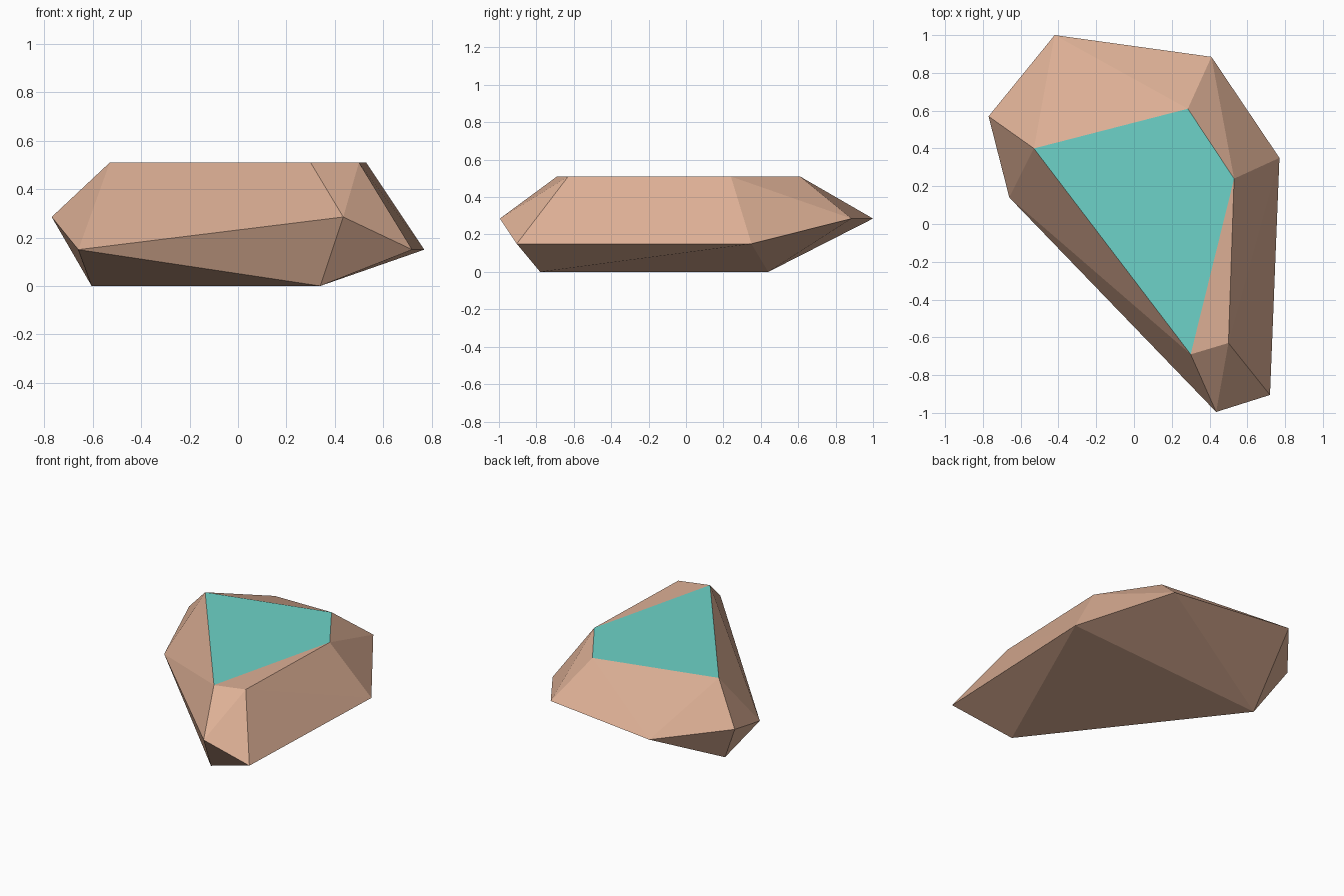
import bpy
import bmesh

if "Cube" in bpy.data.objects:
    bpy.data.objects.remove(bpy.data.objects["Cube"])


def make_material(name, colour):
    mat = bpy.data.materials.new(name)
    mat.diffuse_color = (*colour, 1.0)
    mat.use_nodes = True
    mat.node_tree.nodes["Principled BSDF"].inputs["Base Color"].default_value = mat.diffuse_color
    return mat


# Corner rings of the faceted stone: flat top, belt, pointed base
TOP_Z = 0.51
top_ring = [(-0.53, 0.40), (0.30, -0.69), (0.50, -0.63), (0.53, 0.24), (0.285, 0.61)]
belt = [(-0.42, 1.00, 0.285), (0.41, 0.885, 0.285), (0.77, 0.35, 0.15),
        (0.72, -0.905, 0.15), (0.435, -0.995, 0.285),
        (-0.66, 0.14, 0.15), (-0.77, 0.57, 0.285)]
base = [(-0.605, 0.44, 0.0), (0.34, -0.78, 0.0)]

bm = bmesh.new()
top_verts = [bm.verts.new((x, y, TOP_Z)) for x, y in top_ring]
for co in belt + base:
    bm.verts.new(co)

# Stone body
bmesh.ops.convex_hull(bm, input=bm.verts[:])
bm.normal_update()

# Replace the cap with the coloured panel and the plain sliver beside it
cap = [f for f in bm.faces if all(v.co.z > TOP_Z - 0.001 for v in f.verts)]
bmesh.ops.delete(bm, geom=cap, context='FACES_ONLY')
for e in [e for e in bm.edges if not e.link_faces]:
    bm.edges.remove(e)
left, front, sliver, right, back = top_verts
panel = bm.faces.new((left, front, right, back))
panel.material_index = 1
bm.faces.new((front, sliver, right))
bmesh.ops.recalc_face_normals(bm, faces=bm.faces[:])

mesh = bpy.data.meshes.new("faceted_stone")
bm.to_mesh(mesh)
bm.free()
mesh.materials.append(make_material("tan_stone", (0.72, 0.43, 0.30)))
mesh.materials.append(make_material("teal_top", (0.155, 0.65, 0.58)))

stone = bpy.data.objects.new("faceted_stone", mesh)
bpy.context.collection.objects.link(stone)
